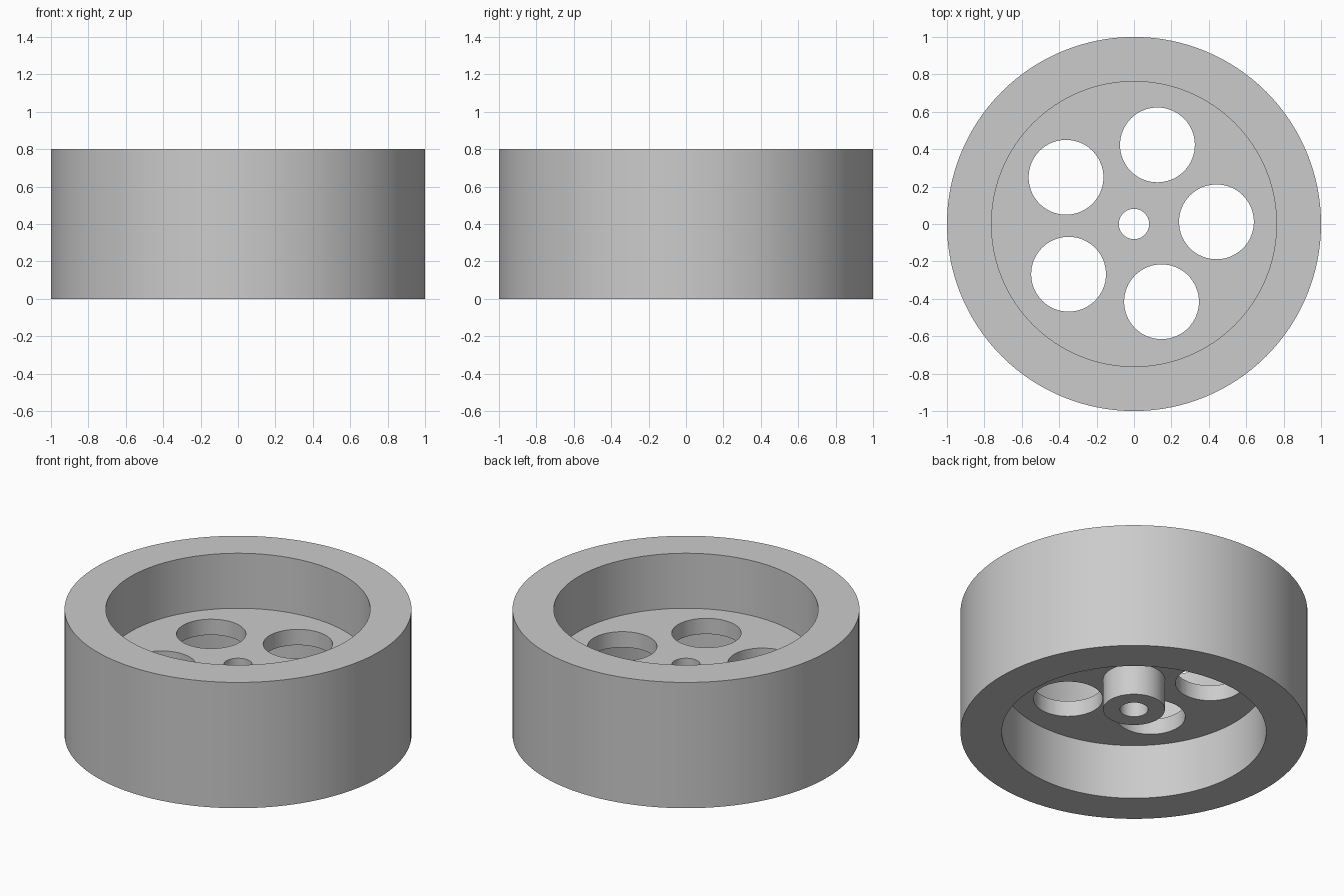
import bpy, bmesh
from math import cos, sin, pi, radians

SEGMENTS = 128
RIM_R, INNER_R, HUB_R, BORE_R = 1.0, 0.762, 0.178, 0.081
HEIGHT, WEB_TOP, WEB_BOTTOM, HUB_BOTTOM = 0.8, 0.45, 0.35, 0.15

if "Cube" in bpy.data.objects:
    bpy.data.objects.remove(bpy.data.objects["Cube"], do_unlink=True)

grey = bpy.data.materials.new("plain grey")
grey.use_nodes = True
colour = (0.6, 0.6, 0.6, 1)
grey.diffuse_color = colour
grey.node_tree.nodes["Principled BSDF"].inputs["Base Color"].default_value = colour


def lathe(name, profile):
    """Turn a closed (radius, height) profile around z."""
    bm = bmesh.new()
    rings = []
    for i in range(SEGMENTS):
        a = 2 * pi * i / SEGMENTS
        rings.append([bm.verts.new((r * cos(a), r * sin(a), z)) for r, z in profile])
    n = len(profile)
    for i in range(SEGMENTS):
        here, after = rings[i], rings[(i + 1) % SEGMENTS]
        for j in range(n):
            k = (j + 1) % n
            bm.faces.new((here[j], after[j], after[k], here[k]))
    bmesh.ops.recalc_face_normals(bm, faces=bm.faces)
    mesh = bpy.data.meshes.new(name)
    bm.to_mesh(mesh)
    bm.free()
    mesh.materials.append(grey)
    obj = bpy.data.objects.new(name, mesh)
    bpy.context.collection.objects.link(obj)
    return obj


# Rim, recessed web and hub turned as one solid
wheel = lathe("wheel", [
    (RIM_R, 0), (RIM_R, HEIGHT), (INNER_R, HEIGHT), (INNER_R, WEB_TOP),
    (BORE_R, WEB_TOP), (BORE_R, HUB_BOTTOM), (HUB_R, HUB_BOTTOM),
    (HUB_R, WEB_BOTTOM), (INNER_R, WEB_BOTTOM), (INNER_R, 0),
])

# Five round holes through the web
bpy.context.view_layer.objects.active = wheel
for i in range(5):
    a = radians(1.5 + 72 * i)
    bpy.ops.mesh.primitive_cylinder_add(
        vertices=64, radius=0.2, depth=0.3,
        location=(0.441 * cos(a), 0.441 * sin(a), (WEB_TOP + WEB_BOTTOM) / 2))
    cutter = bpy.context.object
    cutter.name = "hole_cutter"
    cutter.hide_render = True
    cutter.data.materials.append(grey)
    cut = wheel.modifiers.new("hole", 'BOOLEAN')
    cut.operation = 'DIFFERENCE'
    cut.solver = 'EXACT'
    cut.object = cutter
    bpy.context.view_layer.objects.active = wheel
    bpy.ops.object.modifier_apply(modifier=cut.name)
    bpy.data.objects.remove(cutter, do_unlink=True)

# Smooth walls with crisp edges
bpy.ops.object.select_all(action='DESELECT')
wheel.select_set(True)
bpy.context.view_layer.objects.active = wheel
bpy.ops.object.shade_smooth_by_angle(angle=radians(30))
